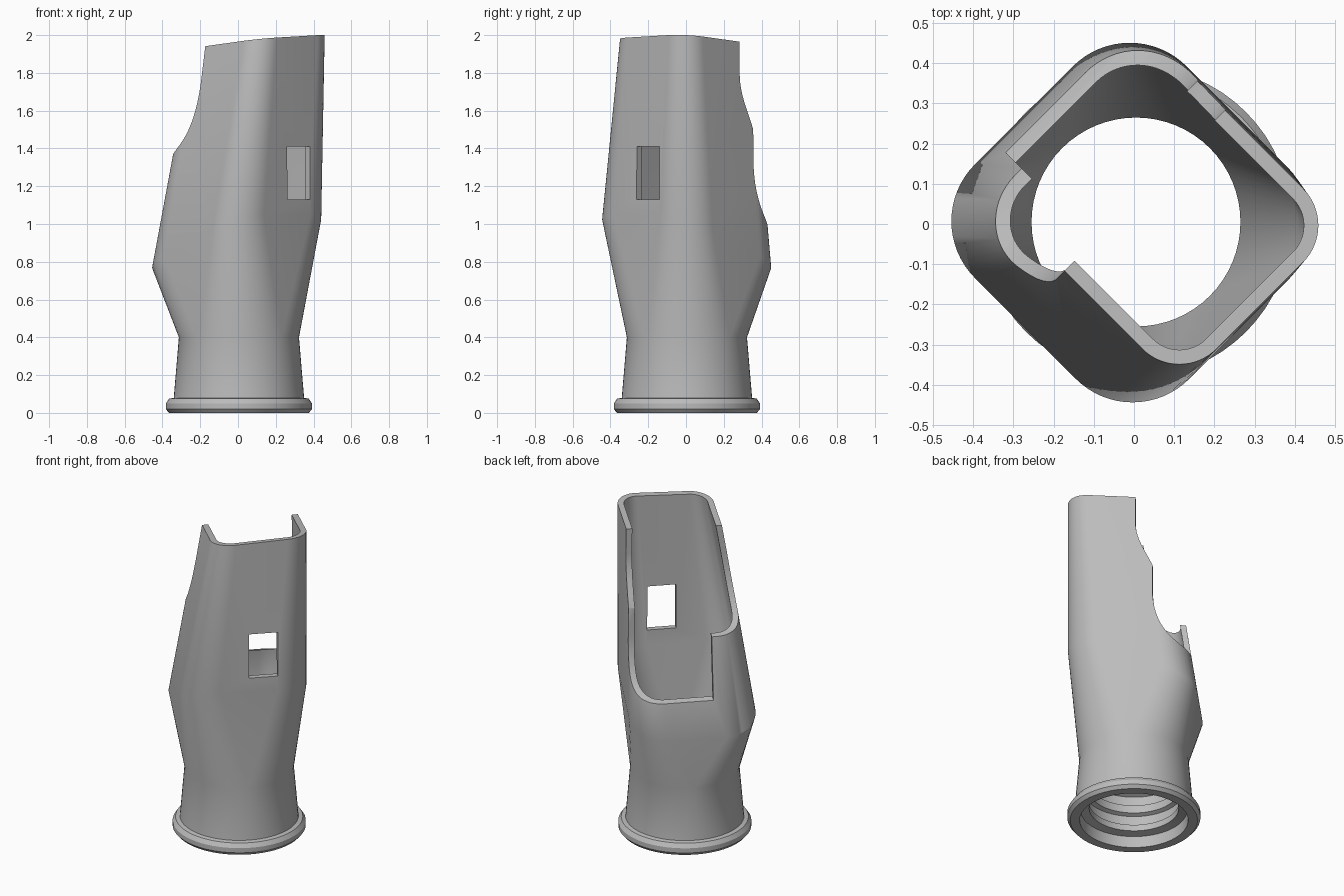
import bpy, bmesh
from math import sin, cos, pi, sqrt
from mathutils import Vector
from mathutils.geometry import interpolate_bezier

cube = bpy.data.objects.get("Cube")
if cube:
    bpy.data.objects.remove(cube, do_unlink=True)

grey = bpy.data.materials.new("plain_grey")
grey.use_nodes = True
GREY = (0.5, 0.5, 0.5, 1)
grey.diffuse_color = GREY
grey.node_tree.nodes["Principled BSDF"].inputs["Base Color"].default_value = GREY

SEG = 16
R2 = sqrt(2)


def place(u, v, z):
    """Diagonal axes: u runs towards the window, v across it."""
    return Vector(((u + v) / R2, (v - u) / R2, z))


def ring(u0, u1, v0, v1, r, height, inset=0.0):
    """Rounded rectangle whose height comes from a function of the point."""
    pts = []
    corners = [(u1 - r, v1 - r), (u0 + r, v1 - r), (u0 + r, v0 + r), (u1 - r, v0 + r)]
    for c, (cu, cv) in enumerate(corners):
        for i in range(SEG + 1):
            a = (c + i / SEG) * pi / 2
            p = place(cu + (r - inset) * cos(a), cv + (r - inset) * sin(a), 0)
            p.z = height(p)
            pts.append(p)
    return pts


def circle(r, z):
    return ring(-r, r, 0.007 - r, 0.007 + r, r, lambda p: z)


def crease(p):
    return 0.9 + 0.4 * (p.x - p.y) / R2


def top(p):
    return 1.954 + 0.1 * p.x - 0.04 * p.y


BULGE = (-0.385, 0.37, -0.375, 0.37, 0.2)
MOUTH = (-0.21, 0.365, -0.205, 0.36, 0.13)
WALL = 0.036

# Outer skin from the flange up, then the inner skin back down
flange_and_neck = [(0.37, 0), (0.387, 0.02), (0.387, 0.05), (0.37, 0.075),
                   (0.345, 0.08), (0.318, 0.4)]
ribbed_socket = [(0.26, 0.38), (0.26, 0.33), (0.285, 0.32), (0.285, 0.26), (0.26, 0.25),
                 (0.26, 0.2), (0.285, 0.19), (0.285, 0.13), (0.26, 0.12), (0.26, 0.08),
                 (0.31, 0.07), (0.315, 0)]
rings = [circle(r, z) for r, z in flange_and_neck]
rings += [ring(*BULGE, crease), ring(*MOUTH, top),
          ring(*MOUTH, top, WALL), ring(*BULGE, crease, WALL)]
rings += [circle(r, z) for r, z in ribbed_socket]

bm = bmesh.new()
loops = [[bm.verts.new(p) for p in pts] for pts in rings]
for a, b in zip(loops, loops[1:] + loops[:1]):
    n = len(a)
    for i in range(n):
        j = (i + 1) % n
        bm.faces.new((a[i], a[j], b[j], b[i]))
bmesh.ops.remove_doubles(bm, verts=bm.verts, dist=1e-5)
bmesh.ops.triangulate(bm, faces=[f for f in bm.faces if len(f.verts) > 3])
bmesh.ops.recalc_face_normals(bm, faces=bm.faces)


def make_object(name, bm):
    mesh = bpy.data.meshes.new(name)
    bm.to_mesh(mesh)
    bm.free()
    mesh.materials.append(grey)
    obj = bpy.data.objects.new(name, mesh)
    bpy.context.collection.objects.link(obj)
    return obj


body = make_object("tube_body", bm)


def prism(name, profile, v0, v1):
    """Extrude a (u, z) profile along v to make a cutter."""
    bm = bmesh.new()
    face = bm.faces.new([bm.verts.new(place(u, v0, z)) for u, z in profile])
    new = bmesh.ops.extrude_face_region(bm, geom=[face])["geom"]
    verts = [g for g in new if isinstance(g, bmesh.types.BMVert)]
    bmesh.ops.translate(bm, verts=verts, vec=place(0, v1 - v0, 0))
    bmesh.ops.recalc_face_normals(bm, faces=bm.faces)
    obj = make_object(name, bm)
    obj.hide_render = True
    return obj


def curve(*pts, n=14):
    return [(p.x, p.y) for p in interpolate_bezier(*[Vector((u, z, 0)) for u, z in pts], n)]


# Stepped opening: high shelf on one side, deep scoop on the other
shelf = [(-0.7, 2.2), (-0.04, 2.2)]
shelf += curve((-0.04, 1.75), (-0.05, 1.5), (-0.15, 1.36), (-0.32, 1.35)) + [(-0.7, 1.35)]
scoop = [(-0.7, 2.2), (-0.04, 2.2)]
scoop += curve((-0.04, 1.8), (-0.04, 1.68), (-0.1, 1.6), (-0.14, 1.5))
scoop += curve((-0.14, 1.33), (-0.14, 1.15), (-0.22, 0.99), (-0.36, 0.97)) + [(-0.7, 0.97)]
window = [(0.2, 1.13), (0.6, 1.13), (0.6, 1.41), (0.2, 1.41)]

cutters = [prism("shelf_cutter", shelf, -0.7, -0.05),
           prism("scoop_cutter", scoop, -0.1, 0.7),
           prism("window_cutter", window, 0.0, 0.17)]

bpy.ops.object.select_all(action="DESELECT")
body.select_set(True)
bpy.context.view_layer.objects.active = body
for cutter in cutters:
    mod = body.modifiers.new(cutter.name, "BOOLEAN")
    mod.operation = "DIFFERENCE"
    mod.solver = "EXACT"
    mod.object = cutter
    bpy.ops.object.modifier_apply(modifier=mod.name)
    bpy.data.objects.remove(cutter, do_unlink=True)
bpy.ops.object.shade_smooth_by_angle()
